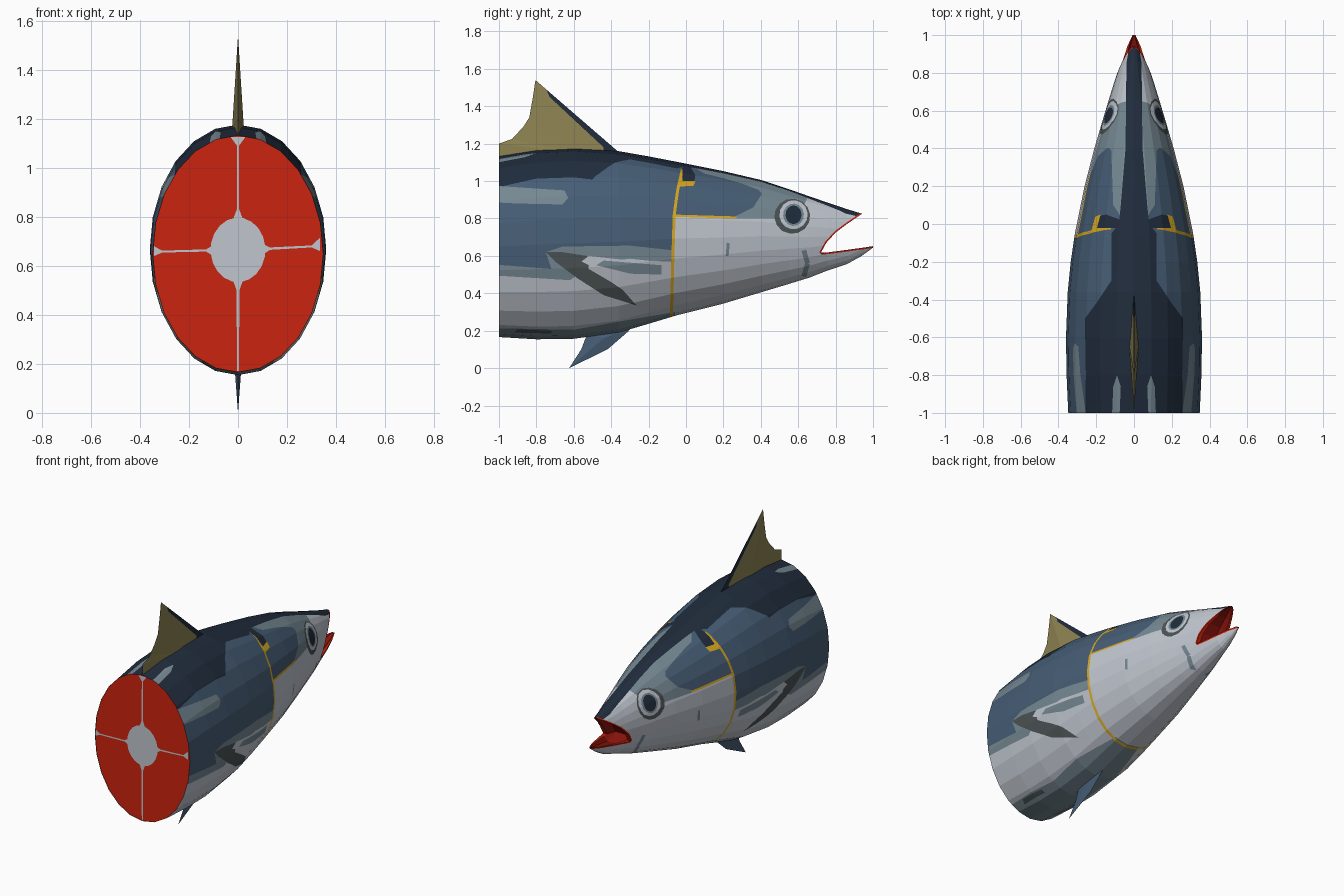
import bpy, bmesh, math
from mathutils import Vector

if "Cube" in bpy.data.objects:
    bpy.data.objects.remove(bpy.data.objects["Cube"])

# ---- materials -------------------------------------------------------------
SRGB = {"navy": (32, 44, 60), "blue": (70, 93, 117), "slate": (117, 136, 146),
        "silver": (192, 198, 207), "charcoal": (76, 83, 84), "gold": (212, 166, 32),
        "red": (203, 35, 14), "dark_red": (140, 20, 12), "olive": (142, 131, 82)}
NAMES = list(SRGB)
MATS = []
for name, rgb in SRGB.items():
    m = bpy.data.materials.new(name)
    m.diffuse_color = [((c / 255 + 0.055) / 1.055) ** 2.4 for c in rgb] + [1]
    m.use_nodes = True
    m.node_tree.nodes["Principled BSDF"].inputs["Base Color"].default_value = m.diffuse_color
    MATS.append(m)


def make_object(name, bm):
    mesh = bpy.data.meshes.new(name)
    bm.to_mesh(mesh)
    bm.free()
    for m in MATS:
        mesh.materials.append(m)
    ob = bpy.data.objects.new(name, mesh)
    bpy.context.collection.objects.link(ob)
    return ob


# ---- painting: cut polygon outlines into a mesh, colour the faces inside ----
def flat(co, top):
    return (co.y, abs(co.x)) if top else (co.y, co.z)


def inside(p, poly):
    hit = False
    for (ax, ay), (bx, by) in zip(poly, poly[1:] + poly[:1]):
        if (ay > p[1]) != (by > p[1]) and p[0] < (bx - ax) * (p[1] - ay) / (by - ay) + ax:
            hit = not hit
    return hit


def paint(bm, color, poly, top=False):
    for a, b in zip(poly, poly[1:] + poly[:1]):
        lo = [min(a[i], b[i]) - 1e-4 for i in (0, 1)]
        hi = [max(a[i], b[i]) + 1e-4 for i in (0, 1)]
        dy, dq = b[0] - a[0], b[1] - a[1]
        for s in ((1, -1) if top else (1,)):
            faces = []
            for f in bm.faces:
                if top and (f.verts[0].co.z < 0.7 or f.calc_center_median().x * s < 0):
                    continue
                pts = [flat(v.co, top) for v in f.verts]
                if all(min(p[i] for p in pts) < hi[i] and max(p[i] for p in pts) > lo[i]
                       for i in (0, 1)):
                    faces.append(f)
            if not faces:
                continue
            co = Vector((a[1] * s, a[0], 0)) if top else Vector((0, a[0], a[1]))
            no = Vector((dy * s, -dq, 0)) if top else Vector((0, -dq, dy))
            geom = faces + list({e for f in faces for e in f.edges}) \
                + list({v for f in faces for v in f.verts})
            bmesh.ops.bisect_plane(bm, geom=geom, dist=1e-5, plane_co=co, plane_no=no.normalized())
    found = []
    for f in bm.faces:
        c = f.calc_center_median()
        if (not top or c.z > 0.7) and inside(flat(c, top), poly):
            f.material_index = NAMES.index(color)
            found.append(f)
    return found


def band(bm, color, path, w):
    for a, b in zip(path, path[1:]):
        d = Vector((b[0] - a[0], b[1] - a[1])).normalized() * w / 2
        paint(bm, color, [(a[0] - d.y, a[1] + d.x), (b[0] - d.y, b[1] + d.x),
                          (b[0] + d.y, b[1] - d.x), (a[0] + d.y, a[1] - d.x)])


def oval(cy, cz, ry, rz, n=14):
    return [(cy + ry * math.cos(i * math.tau / n + .1), cz + rz * math.sin(i * math.tau / n + .1))
            for i in range(n)]


# ---- body: lofted oval rings (y, half width, top z, bottom z) ---------------
RINGS = [(-1, .348, 1.132, .166), (-.8, .357, 1.166, .154), (-.6, .36, 1.176, .157),
         (-.36, .351, 1.16, .19), (-.2, .335, 1.132, .237), (-.05, .313, 1.103, .282),
         (.2, .262, 1.053, .345), (.4, .21, 1.006, .405), (.55, .166, .957, .45),
         (.66, .133, .918, .484), (.76, .102, .884, .523), (.86, .07, .85, .556),
         (.94, .045, .826, .6), (1, .008, .664, .644)]
SIDES = 24


def half_width(y, z):
    for r, s in zip(RINGS, RINGS[1:]):
        if r[0] <= y <= s[0]:
            t = (y - r[0]) / (s[0] - r[0])
            w, hi, lo = (r[i] + t * (s[i] - r[i]) for i in (1, 2, 3))
            k = (z - (hi + lo) / 2) / ((hi - lo) / 2)
            return w * math.sqrt(max(0.01, 1 - k * k))
    return 0.005


def ring_points(y, w, hi, lo):
    return [Vector((w * math.sin(a), y, (hi + lo) / 2 + (hi - lo) / 2 * math.cos(a)))
            for a in (i * math.tau / SIDES for i in range(SIDES))]


bm = bmesh.new()
loops = [[bm.verts.new(p) for p in ring_points(*r)] for r in RINGS]
for a, b in zip(loops, loops[1:]):
    for i in range(SIDES):
        j = (i + 1) % SIDES
        bm.faces.new((a[i], a[j], b[j], b[i])).material_index = NAMES.index("silver")
bmesh.ops.recalc_face_normals(bm, faces=bm.faces)

# flank and head colour zones
paint(bm, "slate", [(-1.1, .5), (-.62, .47), (-.5, .56), (-.3, .585), (-.07, .56),
                    (-.07, 1.3), (-1.1, 1.3)])
paint(bm, "blue", [(-1.1, .56), (-.72, .53), (-.75, .62), (-.66, .65), (-.3, .655),
                   (-.07, .63), (-.07, 1.3), (-1.1, 1.3)])
paint(bm, "slate", [(-.07, .81), (.27, .8), (.5, .8), (.62, .85), (.66, .93),
                    (.66, 1.3), (-.07, 1.3)])
paint(bm, "blue", [(-.07, .81), (.26, .81), (.36, .86), (.405, .93), (.37, .98),
                   (.1, 1.2), (-.07, 1.2)])
# back pattern, drawn from above
paint(bm, "slate", [(.62, -.1), (.55, .1), (.38, .12), (.1, .11), (.04, .07), (.04, -.1)], True)
paint(bm, "navy", [(.97, -.1), (.97, .02), (.85, .04), (.4, .045), (.1, .07), (0, .08),
                   (-.05, .12), (-.3, .12), (-.42, .2), (-.5, .26), (-.8, .255),
                   (-1.1, .26), (-1.1, -.1)], True)
paint(bm, "slate", [(-1.1, .08), (-1.1, .12), (-.86, .11), (-.8, .09), (-.86, .07)], True)
paint(bm, "slate", [(-1.1, .89), (-.9, .88), (-.66, .875), (-.63, .91), (-.65, .95),
                    (-.8, .96), (-1.1, .98)])
# belly marks
paint(bm, "slate", [(-1.1, .1), (-.3, .1), (-.06, .27), (-.06, .3), (-.35, .25),
                    (-.6, .205), (-1.1, .215)])
paint(bm, "charcoal", [(-.92, .19), (-.72, .185), (-.72, .2), (-.9, .207)])
# side fin folded on the flank
paint(bm, "charcoal", [(-.75, .62), (-.66, .62), (-.53, .6), (-.52, .53), (-.4, .46),
                       (-.34, .42), (-.265, .335), (-.44, .39), (-.58, .48), (-.7, .57)])
paint(bm, "silver", [(-.56, .57), (-.52, .6), (-.3, .575), (-.08, .57), (-.08, .49),
                     (-.3, .49), (-.46, .52)])
paint(bm, "slate", [(-.48, .55), (-.44, .575), (-.13, .55), (-.13, .5), (-.3, .505)])
# gill cover outline
band(bm, "gold", [(-.08, .2), (-.075, .4), (-.07, .6), (-.063, .82), (-.045, .95), (-.02, 1.06)], .016)
band(bm, "gold", [(-.06, .815), (.27, .805)], .012)
paint(bm, "gold", [(-.045, .97), (.04, .975), (.05, 1.0), (-.03, 1.02)])
paint(bm, "navy", [(-.02, 1.0), (.045, 1.0), (.05, 1.03), (.01, 1.1), (-.02, 1.1)])
# cheek marks
band(bm, "slate", [(.22, .6), (.226, .67)], .016)
band(bm, "slate", [(.63, .49), (.65, .56), (.63, .63)], .026)
# eye
paint(bm, "charcoal", oval(.568, .812, .096, .094))
paint(bm, "silver", oval(.575, .82, .076, .078))
paint(bm, "slate", oval(.575, .82, .056, .06))
paint(bm, "navy", oval(.575, .82, .043, .05))

# mouth opening with red lips
UPPER = [(.938, .823), (.86, .77), (.8, .725), (.75, .67), (.72, .615)]
LOWER = [(.76, .619), (.86, .632), (.94, .643), (1, .652)]
band(bm, "red", UPPER, .016)
band(bm, "red", UPPER[-1:] + LOWER, .018)
gap = paint(bm, "red", UPPER + LOWER + [(1.1, .66), (1.1, .93)])
bmesh.ops.delete(bm, geom=gap, context='FACES')
make_object("fish_body", bm)

# ---- mouth lining: rim plus sunken inner faces ------------------------------
bm = bmesh.new()
rows = []
for y, z in UPPER + LOWER:
    w = half_width(y, z)
    if (y, z) == UPPER[-1]:
        oy, oz = -.6 * w, 0
    elif (y, z) in UPPER:
        oy, oz = -.3 * w, .4 * w
    else:
        oy, oz = 0, -.3 * w
    rows.append([bm.verts.new((k * w, y + d * oy, z + d * oz))
                 for k, d in ((-1, 0), (-.75, 0), (-.5, 1), (.5, 1), (.75, 0), (1, 0))])
for a, b in zip(rows, rows[1:]):
    for i in range(5):
        f = bm.faces.new((a[i], b[i], b[i + 1], a[i + 1]))
        f.material_index = NAMES.index("red" if i in (0, 4) else "dark_red")
make_object("mouth_lining", bm)


# ---- cut end: red flesh with bone and thin membranes ------------------------
def plate(name, color, shapes, y):
    bm = bmesh.new()
    for pts in shapes:
        f = bm.faces.new([bm.verts.new((x, y, z)) for x, z in pts])
        f.material_index = NAMES.index(color)
        f.normal_update()
        if f.normal.y > 0:
            f.normal_flip()
    make_object(name, bm)


plate("cut_flesh", "red", [[(p.x, p.z) for p in ring_points(*RINGS[0])]], -.996)
plate("cut_bone", "silver", [
    oval(0, .665, .112, .132, 20),
    [(-.02, .79), (.02, .79), (.005, .83), (.004, 1.09), (.03, 1.125), (-.03, 1.125), (-.004, 1.09), (-.005, .83)],
    [(-.02, .54), (.02, .54), (.006, .5), (.004, .17), (-.004, .17), (-.006, .5)],
    [(.1, .69), (.13, .675), (.3, .683), (.335, .715), (.335, .66), (.3, .675), (.13, .665), (.1, .645)],
    [(-.1, .685), (-.13, .667), (-.31, .662), (-.342, .68), (-.342, .64), (-.31, .654), (-.13, .658), (-.1, .64)],
], -1)


# ---- fins: thin wedges, thickest at a hub near the root ---------------------
def fin(name, color, outline, hub, half):
    bm = bmesh.new()
    rim = [bm.verts.new((0, y, z)) for y, z in outline]
    for s in (1, -1):
        h = bm.verts.new((half * s, *hub))
        for a, b in zip(rim, rim[1:] + rim[:1]):
            bm.faces.new((h, a, b)).material_index = NAMES.index(color)
    bmesh.ops.recalc_face_normals(bm, faces=bm.faces)
    return bm


bm = fin("back_fin", "olive", [(-.36, 1.155), (-.805, 1.54), (-.82, 1.44), (-.838, 1.34), (-.87, 1.29),
                               (-.93, 1.225), (-1, 1.2), (-1, 1.12)], (-.65, 1.16), .024)
paint(bm, "navy", [(-.3, 1.1), (-.44, 1.1), (-.44, 1.18), (-.73, 1.45), (-.76, 1.52), (-.3, 1.3)])
make_object("back_fin", bm)

bm = fin("belly_fin", "blue", [(-.29, .22), (-.31, .195), (-.42, .1), (-.625, 0), (-.56, .1),
                               (-.53, .18)], (-.44, .16), .012)
make_object("belly_fin", bm)
